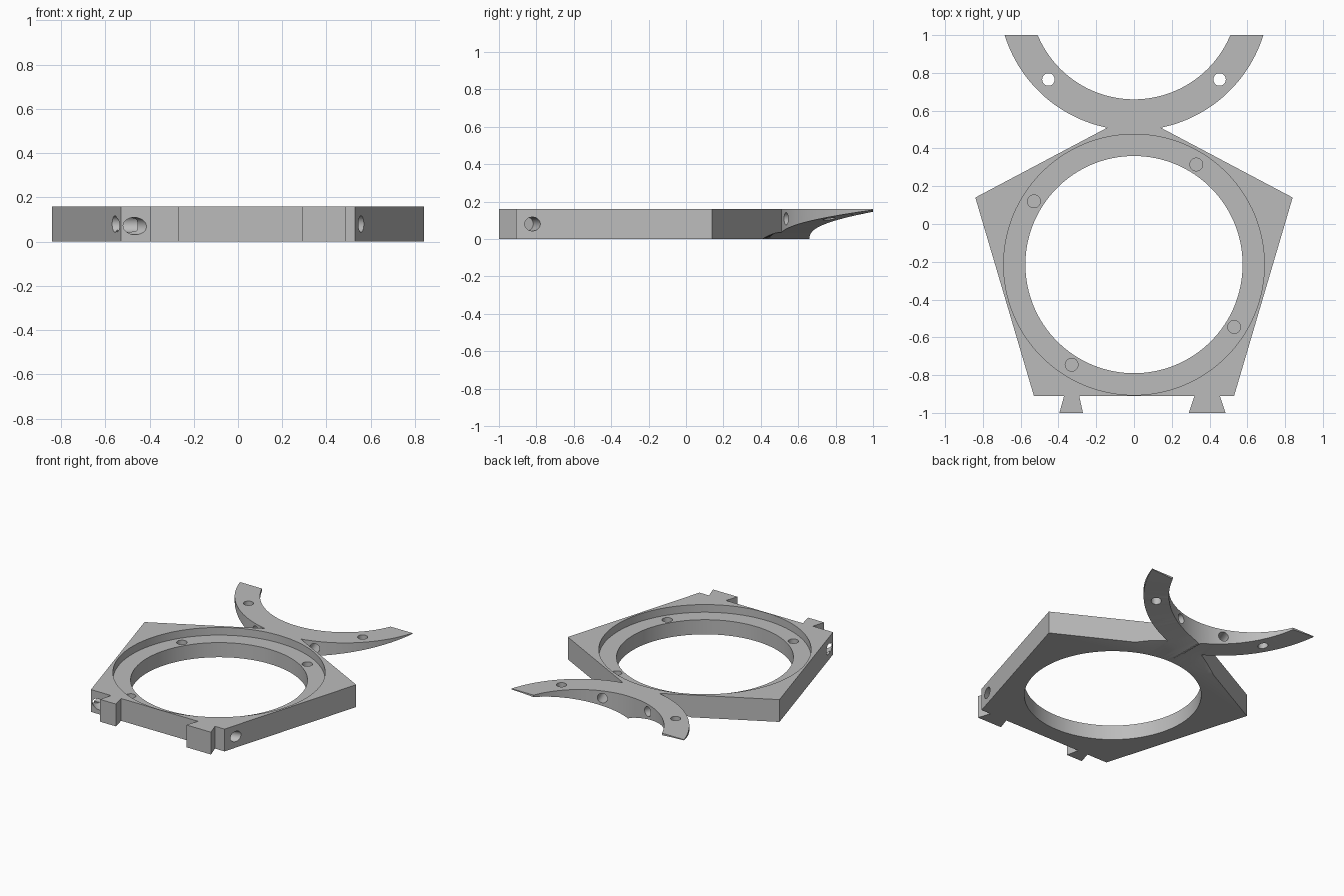
import bpy, bmesh
from math import sin, cos, radians, asin, degrees
from mathutils import Vector

if "Cube" in bpy.data.objects:
    bpy.data.objects.remove(bpy.data.objects["Cube"], do_unlink=True)

H = 0.16                               # plate thickness
RING = Vector((0, -0.215, 0))          # centre of the round opening
ARC, R_IN, R_OUT = Vector((0, 1.2125, 0)), 0.5525, 0.717   # cradle arc

grey = bpy.data.materials.new("light_grey")
grey.use_nodes = True
colour = (0.5, 0.5, 0.5, 1)
grey.diffuse_color = colour
grey.node_tree.nodes["Principled BSDF"].inputs["Base Color"].default_value = colour


def finish(bm, name):
    bmesh.ops.recalc_face_normals(bm, faces=bm.faces)
    mesh = bpy.data.meshes.new(name)
    bm.to_mesh(mesh)
    bm.free()
    mesh.materials.append(grey)
    obj = bpy.data.objects.new(name, mesh)
    bpy.context.collection.objects.link(obj)
    return obj


def loft(name, loops):
    """Closed solid through matching cross-section loops."""
    bm = bmesh.new()
    rows = [[bm.verts.new(p) for p in loop] for loop in loops]
    n = len(rows[0])
    for a, b in zip(rows, rows[1:]):
        for i in range(n):
            j = (i + 1) % n
            bm.faces.new((a[i], a[j], b[j], b[i]))
    bm.faces.new(rows[0])
    bm.faces.new(rows[-1])
    return finish(bm, name)


def prism(name, outline, z0=0, z1=H):
    return loft(name, [[(x, y, z) for x, y in outline] for z in (z0, z1)])


def rod(name, start, end, radius, sides=32):
    start, end = Vector(start), Vector(end)
    axis = end - start
    bm = bmesh.new()
    bmesh.ops.create_cone(bm, cap_ends=True, segments=sides, radius1=radius,
                          radius2=radius, depth=axis.length)
    turn = Vector((0, 0, 1)).rotation_difference(axis).to_matrix().to_4x4()
    bm.transform(turn)
    bmesh.ops.translate(bm, verts=bm.verts, vec=(start + end) / 2)
    return finish(bm, name)


def polar(radius, deg, z=0.0):
    """Point on the cradle arc, angle measured from the neck."""
    a = radians(deg)
    return ARC + Vector((radius * sin(a), -radius * cos(a), z))


def combine(target, tool, operation):
    mod = target.modifiers.new(operation.lower(), "BOOLEAN")
    mod.operation, mod.solver, mod.object = operation, "EXACT", tool
    bpy.context.view_layer.objects.active = target
    bpy.ops.object.modifier_apply(modifier=mod.name)
    bpy.data.objects.remove(tool, do_unlink=True)


# Five-sided plate
frame = prism("bracket_frame", [(-0.84, 0.14), (-0.53, -0.91), (0.53, -0.91),
                                (0.84, 0.14), (0, 0.585)])

# Open cradle arc with straight-cut tips
end_out, end_in = degrees(asin(0.685 / R_OUT)), degrees(asin(0.51 / R_IN))
N = 64
outer = [polar(R_OUT, end_out * (2 * i / N - 1)).xy for i in range(N + 1)]
inner = [polar(R_IN, end_in * (1 - 2 * i / N)).xy for i in range(N + 1)]
combine(frame, prism("cradle_arc", outer + inner), "UNION")

# Dovetail tabs on the front edge
for base_l, base_r, tip_l, tip_r in ((-0.37, -0.29, -0.395, -0.27),
                                     (0.32, 0.455, 0.29, 0.485)):
    tab = prism("dovetail_tab", [(tip_l, -1), (tip_r, -1), (base_r, -0.91),
                                 (base_r, -0.9), (base_l, -0.9), (base_l, -0.91)])
    combine(frame, tab, "UNION")

# Rising underside of both arms, fading out under the plate
for side in (-1, 1):
    sections = []
    for i in range(41):
        a = 0.5 + 74.5 * i / 40
        z = 0.155 * (a / end_out) ** 0.8
        profile = ((0.4, -0.1), (0.4, z), (R_OUT + 0.002, z), (0.87, -0.001), (0.87, -0.1))
        sections.append([polar(r, side * a, h) for r, h in profile])
    combine(frame, loft("underside_cutter", sections), "DIFFERENCE")

# Round opening and the stepped seat around it
floor = 0.105
up = Vector((0, 0, 1))
cutters = [rod("opening_cutter", RING - up, RING + up, 0.575, 128),
           rod("seat_cutter", RING + up * floor, RING + up, 0.69, 128)]

# Blind screw holes in the seat
for x, y in ((0.33, 0.315), (-0.53, 0.12), (0.53, -0.545), (-0.33, -0.745)):
    cutters.append(rod("screw_cutter", (x, y, 0.04), (x, y, 0.3), 0.034))

for s in (-1, 1):
    # Arm holes, neck holes and side holes
    cutters.append(rod("arm_hole_cutter", (s * 0.453, 0.765, -0.1), (s * 0.453, 0.765, 0.3), 0.033))
    cutters.append(rod("neck_hole_cutter", polar(0.48, s * 19, 0.108), polar(0.755, s * 19, 0.108), 0.034))
    cutters.append(rod("side_hole_cutter", (s * 0.61, -0.805, 0.08), (s * 0.45, -0.852, 0.08), 0.037))

# Slanted hole through the front edge
cutters.append(rod("front_hole_cutter", (-0.43, -0.95, 0.068), (-0.53, -0.84, 0.075), 0.039))

for cutter in cutters:
    combine(frame, cutter, "DIFFERENCE")

# Smooth round walls, crisp edges
bpy.ops.object.select_all(action="DESELECT")
frame.select_set(True)
bpy.context.view_layer.objects.active = frame
bpy.ops.object.shade_smooth_by_angle(angle=radians(30))
